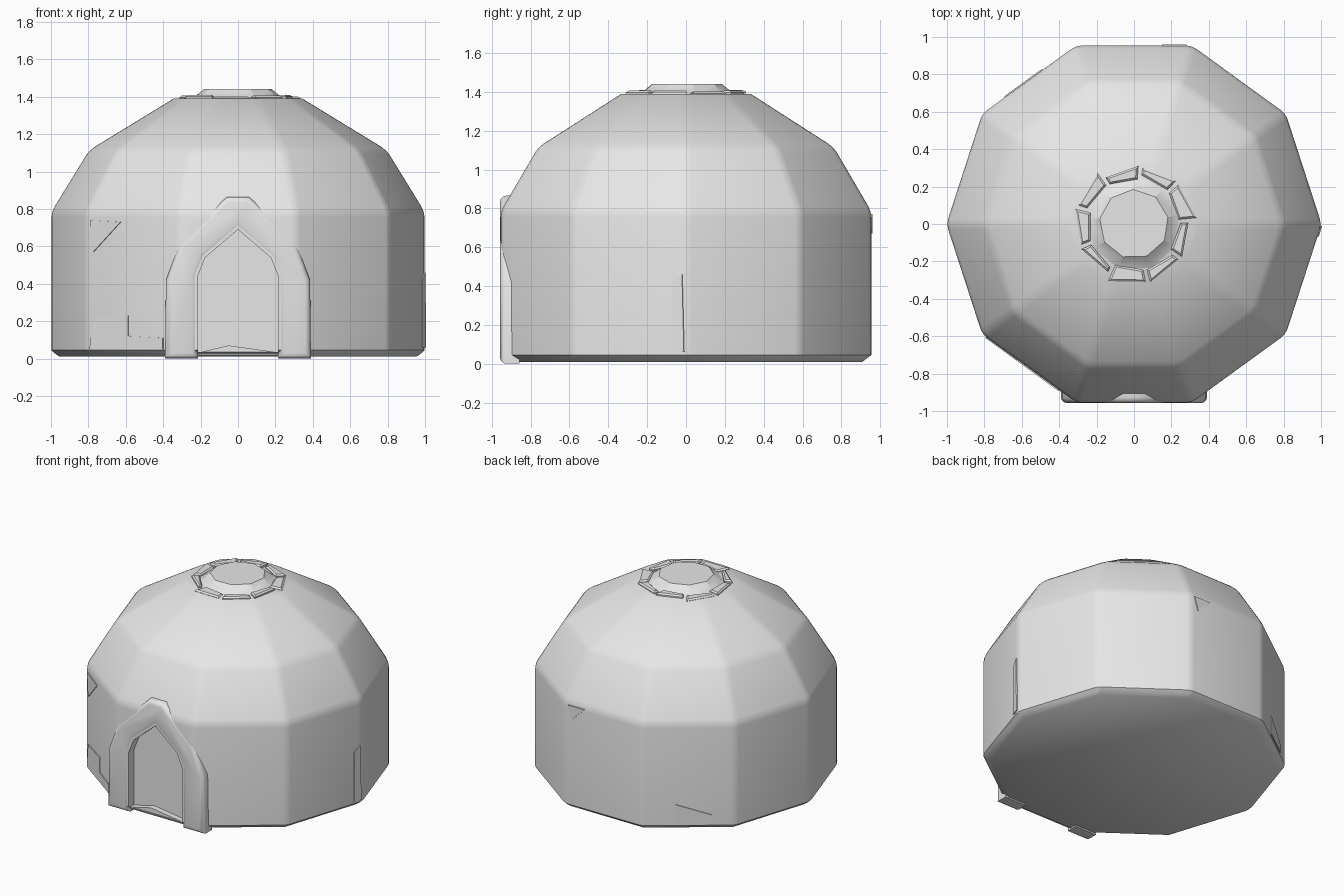
import bpy, bmesh, math
from mathutils import Vector

if "Cube" in bpy.data.objects:
    bpy.data.objects.remove(bpy.data.objects["Cube"])

stone = bpy.data.materials.new("pale_stone")
stone.diffuse_color = (0.8, 0.8, 0.8, 1)
stone.use_nodes = True
stone.node_tree.nodes["Principled BSDF"].inputs["Base Color"].default_value = stone.diffuse_color
N = 10
APO = math.cos(math.pi / N)


def finish(name, bm, smooth=32):
    bmesh.ops.recalc_face_normals(bm, faces=bm.faces)
    me = bpy.data.meshes.new(name)
    bm.to_mesh(me)
    bm.free()
    ob = bpy.data.objects.new(name, me)
    bpy.context.collection.objects.link(ob)
    me.materials.append(stone)
    if smooth:
        bpy.ops.object.select_all(action='DESELECT')
        ob.select_set(True)
        bpy.context.view_layer.objects.active = ob
        bpy.ops.object.shade_smooth_by_angle(angle=math.radians(smooth))
    return ob


def lathe(profile, sides, turn=0):
    """Closed faceted solid from (radius, height) points."""
    bm = bmesh.new()
    rings = [[bm.verts.new((r * math.cos(turn + 2 * math.pi * i / sides),
                            r * math.sin(turn + 2 * math.pi * i / sides), z))
              for i in range(sides)] for r, z in profile]
    for a, b in zip(rings, rings[1:]):
        for i in range(sides):
            j = (i + 1) % sides
            bm.faces.new((a[i], a[j], b[j], b[i]))
    bm.faces.new(rings[0][::-1])
    bm.faces.new(rings[-1])
    return bm


def prism(points, depth):
    """Solid from a 3D polygon pushed along the depth vector."""
    bm = bmesh.new()
    f = bm.faces.new([bm.verts.new(p) for p in points])
    ext = bmesh.ops.extrude_face_region(bm, geom=[f])
    bmesh.ops.translate(bm, vec=depth,
                        verts=[v for v in ext['geom'] if isinstance(v, bmesh.types.BMVert)])
    return bm


# faceted hut: chamfered base, upright wall, two roof bands
WALL = [(0.955, 0.01), (1.003, 0.045), (1.003, 0.785), (0.80, 1.115), (0.35, 1.39)]
bm = lathe(WALL, N)
soft = [e for e in bm.edges if 0.05 < sum(v.co.z for v in e.verts) / 2 < 1.3]
bmesh.ops.bevel(bm, geom=soft, offset=0.03, segments=2, profile=0.5, affect='EDGES')
hut = finish("hut_shell", bm, 40)

# doorway recess
INNER = [(0.215, 0.0), (0.215, 0.44), (0.175, 0.54), (0.0, 0.69)]
OUTER = [(0.39, 0.0), (0.385, 0.42), (0.31, 0.62), (0.06, 0.865)]


def mirrored(half):
    return half + [(-x, z) for x, z in reversed(half) if x > 0]


door = [(x, -1.1, max(z, 0.035)) for x, z in mirrored(INNER)]
cutter = finish("doorway_cutter", prism(door, Vector((0, 0.21, 0))), 0)
cutter.hide_render = True
cutter.hide_viewport = True
cut = hut.modifiers.new("doorway", 'BOOLEAN')
cut.object = cutter
cut.operation = 'DIFFERENCE'
cut.solver = 'EXACT'

# rounded door surround
outer = mirrored(OUTER)
ring = [(x, -0.957, z) for x, z in outer + mirrored(INNER)[::-1]]
bm = prism(ring, Vector((0, 0.10, 0)))
front = [e for e in bm.edges if all(v.co.y < -0.95 for v in e.verts)]
bmesh.ops.bevel(bm, geom=front, offset=0.03, segments=3, profile=0.5, affect='EDGES')
finish("door_surround", bm, 50)

# sloping door sill
sill = [(-0.22, -0.93, 0.02), (0.22, -0.93, 0.02), (0.2, -0.93, 0.035),
        (-0.05, -0.93, 0.07), (-0.2, -0.93, 0.035)]
finish("door_sill", prism(sill, Vector((0, 0.05, 0))), 0)

# roof crown: broken rim, groove and flat cap
finish("roof_cap", lathe([(0.30, 1.37), (0.24, 1.395), (0.185, 1.44)], 9, 0.2), 20)
for k in range(9):
    a0 = 2 * math.pi * k / 9 + 0.1
    a1 = a0 + 0.62
    ro, ri = 0.335 - 0.012 * (k % 3), 0.25 + 0.015 * (k % 2)
    pts = [(r * math.cos(a), r * math.sin(a), 1.365)
           for r, a in ((ro, a0), (ro - 0.02, a1), (ri, a1), (ri - 0.01, a0))]
    b = prism(pts, Vector((0, 0, 0.037 + 0.004 * (k % 3))))
    bmesh.ops.bevel(b, geom=[e for e in b.edges if all(v.co.z > 1.38 for v in e.verts)],
                    offset=0.01, segments=1, affect='EDGES')
    finish("roof_rim_stone_%d" % (k + 1), b, 0)


# chipped stone patches lying on the facets: (facet angle, [(along, height)...])
def facet_point(angle, u, z):
    for (r0, z0), (r1, z1) in zip(WALL, WALL[1:]):
        if z0 <= z <= z1:
            d = APO * (r0 + (r1 - r0) * (z - z0) / (z1 - z0))
            break
    a = math.radians(angle)
    return Vector((d * math.cos(a) - u * math.sin(a), d * math.sin(a) + u * math.cos(a), z))


PATCHES = [
    (234, [(-.285, .05), (-.26, .22), (-.03, .23), (-.03, .12), (.2, .11), (.2, .05)]),
    (234, [(-.28, .74), (-.08, .73), (-.26, .57)]),
    (342, [(.24, .06), (.30, .06), (.29, .46), (.24, .42)]),
    (324, [(-.05, .80), (.06, .81), (.02, .97), (-.02, .95)]),
    (126, [(-.09, .06), (.16, .06), (.16, .12), (-.09, .20)]),
    (90, [(-.28, .77), (-.15, .77), (-.25, .67)]),
]
for n, (ang, pts) in enumerate(PATCHES):
    p = [facet_point(ang, u, z) for u, z in pts]
    out = (p[1] - p[0]).cross(p[2] - p[0]).normalized()
    if out.dot(p[0]) < 0:
        out = -out
    finish("stone_patch_%d" % (n + 1), prism([q - out * 0.002 for q in p], out * 0.008), 0)
